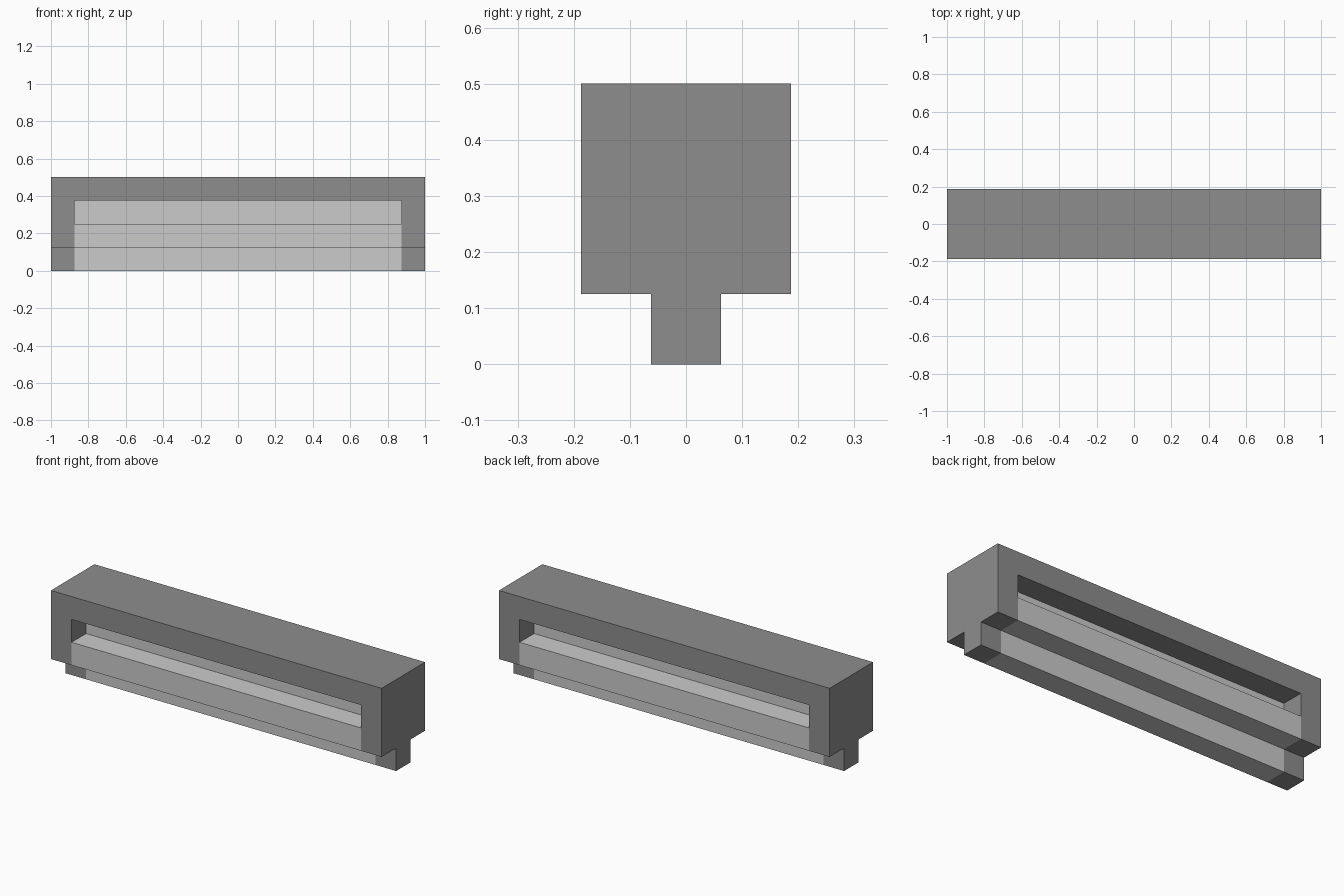
import bpy
import bmesh

if "Cube" in bpy.data.objects:
    bpy.data.objects.remove(bpy.data.objects["Cube"])


def material(name, value):
    m = bpy.data.materials.new(name)
    m.diffuse_color = (value, value, value, 1.0)
    m.use_nodes = True
    m.node_tree.nodes["Principled BSDF"].inputs["Base Color"].default_value = m.diffuse_color
    return m


dark_grey = material("dark grey", 0.27)
light_grey = material("light grey", 0.60)


def prism(name, profile, axis, start, end, mat, caps=True):
    """Extrude a profile (u, z) along x or y; u is the other ground axis."""
    def point(u, z, t):
        return (t, u, z) if axis == "x" else (u, t, z)

    bm = bmesh.new()
    a = [bm.verts.new(point(u, z, start)) for u, z in profile]
    b = [bm.verts.new(point(u, z, end)) for u, z in profile]
    n = len(profile)
    for i in range(n):
        j = (i + 1) % n
        bm.faces.new((a[i], a[j], b[j], b[i]))
    cap_faces = [bm.faces.new(a[::-1]), bm.faces.new(b)]
    bmesh.ops.recalc_face_normals(bm, faces=bm.faces)
    if not caps:
        bmesh.ops.delete(bm, geom=cap_faces, context="FACES_ONLY")
    mesh = bpy.data.meshes.new(name)
    bm.to_mesh(mesh)
    bm.free()
    mesh.materials.append(mat)
    obj = bpy.data.objects.new(name, mesh)
    bpy.context.collection.objects.link(obj)
    return obj


def mirrored(half):
    """Close a half profile by mirroring it across u = 0."""
    return half + [(-u, z) for u, z in reversed(half)]


HALF, INNER = 1.0, 0.875      # outer and inner half lengths
DEEP, THIN = 0.1875, 0.0625   # body and core half depths

# Dark frame: top bar and two end posts
prism("frame", mirrored([(INNER, 0.375), (INNER, 0.125),
                         (HALF, 0.125), (HALF, 0.5)]),
      "y", -DEEP, DEEP, dark_grey)

# Dark ends of the narrow base
for side, x0, x1 in (("left", -HALF, -INNER), ("right", INNER, HALF)):
    prism(side + "_foot", mirrored([(THIN, 0.0), (THIN, 0.125)]),
          "x", x0, x1, dark_grey)

# Light core: base, wide ledge and thin back wall of both recesses
prism("core_panel", mirrored([(THIN, 0.0), (THIN, 0.125), (DEEP, 0.125),
                              (DEEP, 0.25), (THIN, 0.25), (THIN, 0.375)]),
      "x", -INNER, INNER, light_grey, caps=False)
